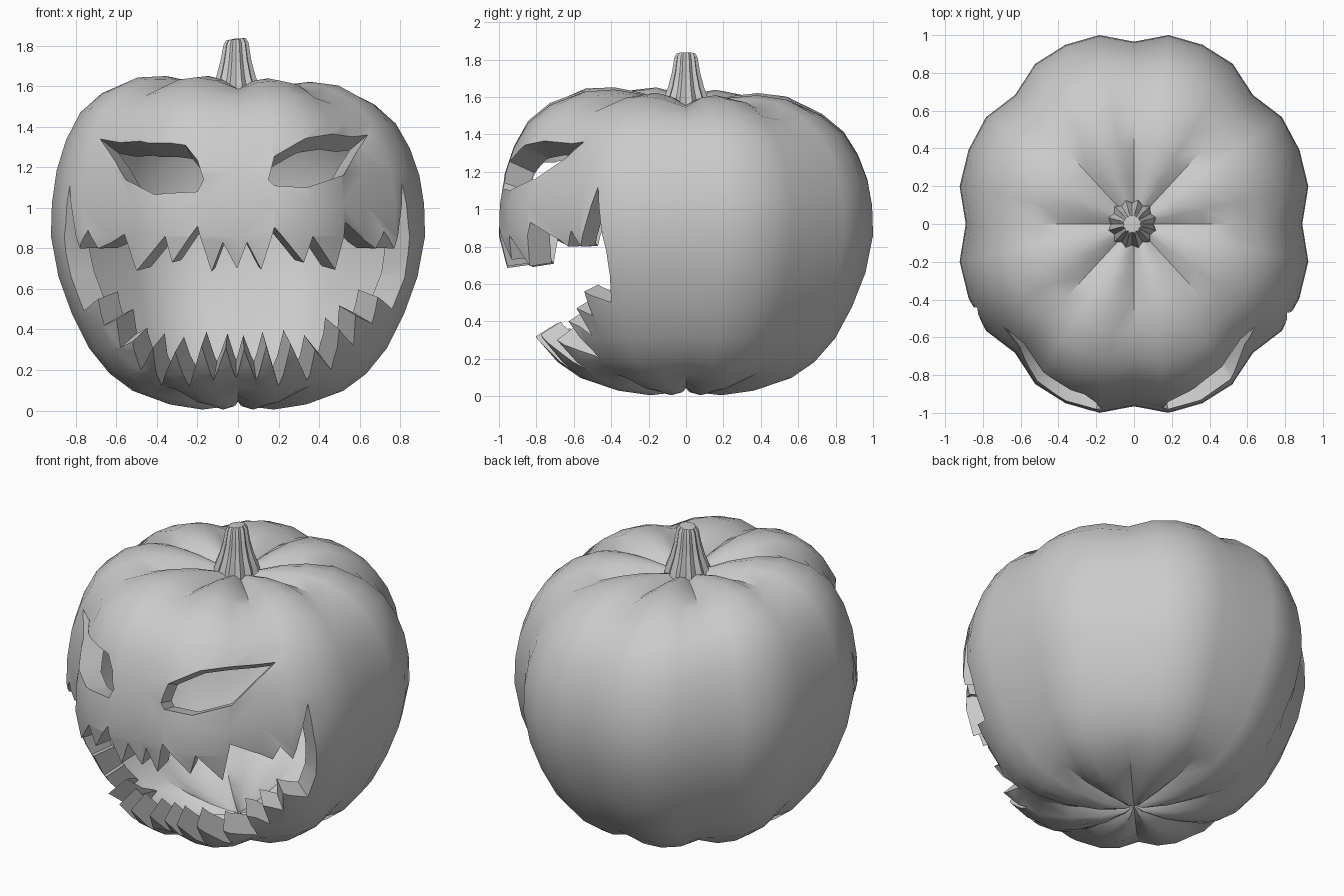
import bpy, bmesh, math
from mathutils import Vector, geometry
from mathutils.bvhtree import BVHTree

if "Cube" in bpy.data.objects:
    bpy.data.objects.remove(bpy.data.objects["Cube"])

CENTRE = Vector((0, 0, 0.82))
SEG = 32

# lobe profile: radius fraction, height, extra groove depth (in z)
PROFILE = [(0, .05, 0), (.06, .02, .025), (.2, .005, .045), (.38, .03, .045), (.56, .09, .03),
           (.68, .18, .01), (.79, .31, 0), (.88, .48, 0), (.95, .66, 0), (.99, .86, 0),
           (.985, 1.02, 0), (.96, 1.17, 0), (.91, 1.31, 0), (.835, 1.44, -.01), (.72, 1.54, -.025),
           (.56, 1.615, -.05), (.4, 1.63, -.06), (.25, 1.61, -.05), (.12, 1.57, -.025), (0, 1.54, 0)]
LOBE = (0, .88, 1, .88)
CREASE = (0, .72, 1, .72)

UPPER_LIP = [(-.83, 1.11), (-.78, .80), (-.74, .89), (-.69, .80), (-.56, .87), (-.50, .69),
             (-.36, .86), (-.325, .73), (-.20, .91), (-.13, .685), (-.075, .83), (-.005, .70),
             (.045, .83), (.115, .695), (.18, .905), (.325, .73), (.37, .86), (.48, .695),
             (.53, .93), (.68, .80), (.72, .885), (.77, .80), (.81, 1.12)]
LOWER_LIP = [(.84, .92), (.84, .78), (.82, .65), (.76, .50), (.69, .56), (.66, .43), (.58, .47),
             (.57, .32), (.50, .40), (.46, .20), (.38, .30), (.34, .15), (.26, .33), (.20, .12),
             (.14, .32), (.09, .15), (.03, .30), (-.01, .16), (-.06, .31), (-.12, .15),
             (-.18, .32), (-.24, .12), (-.31, .29), (-.38, .12), (-.42, .31), (-.48, .20),
             (-.52, .34), (-.58, .31), (-.60, .45), (-.66, .42), (-.69, .55), (-.76, .49),
             (-.82, .65), (-.85, .78), (-.85, .92)]
LEFT_EYE = [(-.68, 1.34), (-.44, 1.32), (-.26, 1.31), (-.20, 1.235), (-.17, 1.14),
            (-.20, 1.08), (-.41, 1.065), (-.555, 1.14)]
RIGHT_EYE = [(.64, 1.36), (.52, 1.16), (.34, 1.10), (.18, 1.11), (.15, 1.14),
             (.18, 1.255), (.34, 1.345)]


def make_object(name, bm):
    mesh = bpy.data.meshes.new(name)
    bm.to_mesh(mesh)
    bm.free()
    obj = bpy.data.objects.new(name, mesh)
    bpy.context.collection.objects.link(obj)
    return obj


def activate(obj):
    bpy.ops.object.select_all(action='DESELECT')
    obj.select_set(True)
    bpy.context.view_layer.objects.active = obj


def bridge(bm, rings):
    """Skin rings of points; a one-point ring is a pole."""
    faces = []
    for a, b in zip(rings, rings[1:]):
        n = max(len(a), len(b))
        for j in range(n):
            k = (j + 1) % n
            if len(a) == 1:
                loop = (a[0], b[k], b[j])
            elif len(b) == 1:
                loop = (a[j], a[k], b[0])
            else:
                loop = (a[j], a[k], b[k], b[j])
            faces.append(bm.faces.new(loop))
    return faces


def add_skin(bm, scale):
    rings = []
    for s, z, groove in PROFILE:
        ring = []
        lean = .04 * min(max((z - 1) / .5, 0), 1)
        for j in range(SEG if s else 1):
            t = 2 * math.pi * j / SEG
            r = s * (1 + .064 * LOBE[j % 4])
            x, y = .9 * r * math.cos(t), .975 * r * math.sin(t)
            p = Vector((x, y, z + groove * (1 - CREASE[j % 4]) - lean * (x + y)))
            ring.append(bm.verts.new(CENTRE + (p - CENTRE) * scale))
        rings.append(ring)
    return bridge(bm, rings)


def skin_tree(scale):
    bm = bmesh.new()
    add_skin(bm, scale)
    tree = BVHTree.FromBMesh(bm)
    bm.free()
    return tree


# ribbed body, with an inner skin that sets the depth of the carved rims
tree, inner_tree = skin_tree(1), skin_tree(.86)
bm = bmesh.new()
add_skin(bm, 1)
bmesh.ops.reverse_faces(bm, faces=add_skin(bm, .86))
body = make_object("pumpkin_body", bm)


def cone_cutter(name, outline):
    """Cone from the body centre through a front-view outline on the skin."""
    pts = [Vector(p) for p in outline]
    verts, _, tris, *_ = geometry.delaunay_2d_cdt(pts, [], [list(range(len(pts)))], 1, 1e-5)
    bm = bmesh.new()
    cap = []
    for v in verts:
        hit = tree.ray_cast(Vector((v.x, -3, v.y)), Vector((0, 1, 0)))[0]
        if hit is None:
            hit = Vector((v.x, -.3, v.y))
        cap.append(bm.verts.new(CENTRE + (hit - CENTRE) * 1.5))
    for t in tris:
        bm.faces.new([cap[i] for i in t])
    apex = bm.verts.new(CENTRE)
    for e in [e for e in bm.edges if len(e.link_faces) == 1]:
        bm.faces.new((*e.verts, apex))
    bmesh.ops.recalc_face_normals(bm, faces=bm.faces[:])
    return make_object(name, bm)


# carve the face
for name, outline in (("mouth_cutter", UPPER_LIP + LOWER_LIP),
                      ("left_eye_cutter", LEFT_EYE), ("right_eye_cutter", RIGHT_EYE)):
    cutter = cone_cutter(name, outline)
    cutter.hide_render = True
    mod = body.modifiers.new(name, 'BOOLEAN')
    mod.operation = 'DIFFERENCE'
    mod.solver = 'EXACT'
    mod.object = cutter
    activate(body)
    bpy.ops.object.modifier_apply(modifier=mod.name)
    bpy.data.objects.remove(cutter)

# drop the inner skin, keeping the carved rims on a single wall
bm = bmesh.new()
bm.from_mesh(body.data)
inner = []
for f in bm.faces:
    if all(inner_tree.find_nearest(v.co)[3] < .002 for v in f.verts):
        inner.append(f)
bmesh.ops.delete(bm, geom=inner, context='FACES')
bm.to_mesh(body.data)
bm.free()
activate(body)
bpy.ops.object.shade_smooth_by_angle(angle=math.radians(35))

# fluted stem
bm = bmesh.new()
rings = []
for r, z in ((.14, 1.5), (.128, 1.58), (.1, 1.65), (.078, 1.73), (.064, 1.81), (.05, 1.832), (0, 1.836)):
    ring = []
    for j in range(24 if r else 1):
        t = 2 * math.pi * j / 24
        rr = r * (1 if j % 2 else .85)
        x = rr * math.cos(t)
        tilt = .12 * x if z > 1.8 else 0
        ring.append(bm.verts.new((x - .01, rr * math.sin(t), z + tilt)))
    rings.append(ring)
bridge(bm, rings)
bm.faces.new(rings[0][::-1])
stem = make_object("stem", bm)
activate(stem)
bpy.ops.object.shade_smooth_by_angle(angle=math.radians(30))
